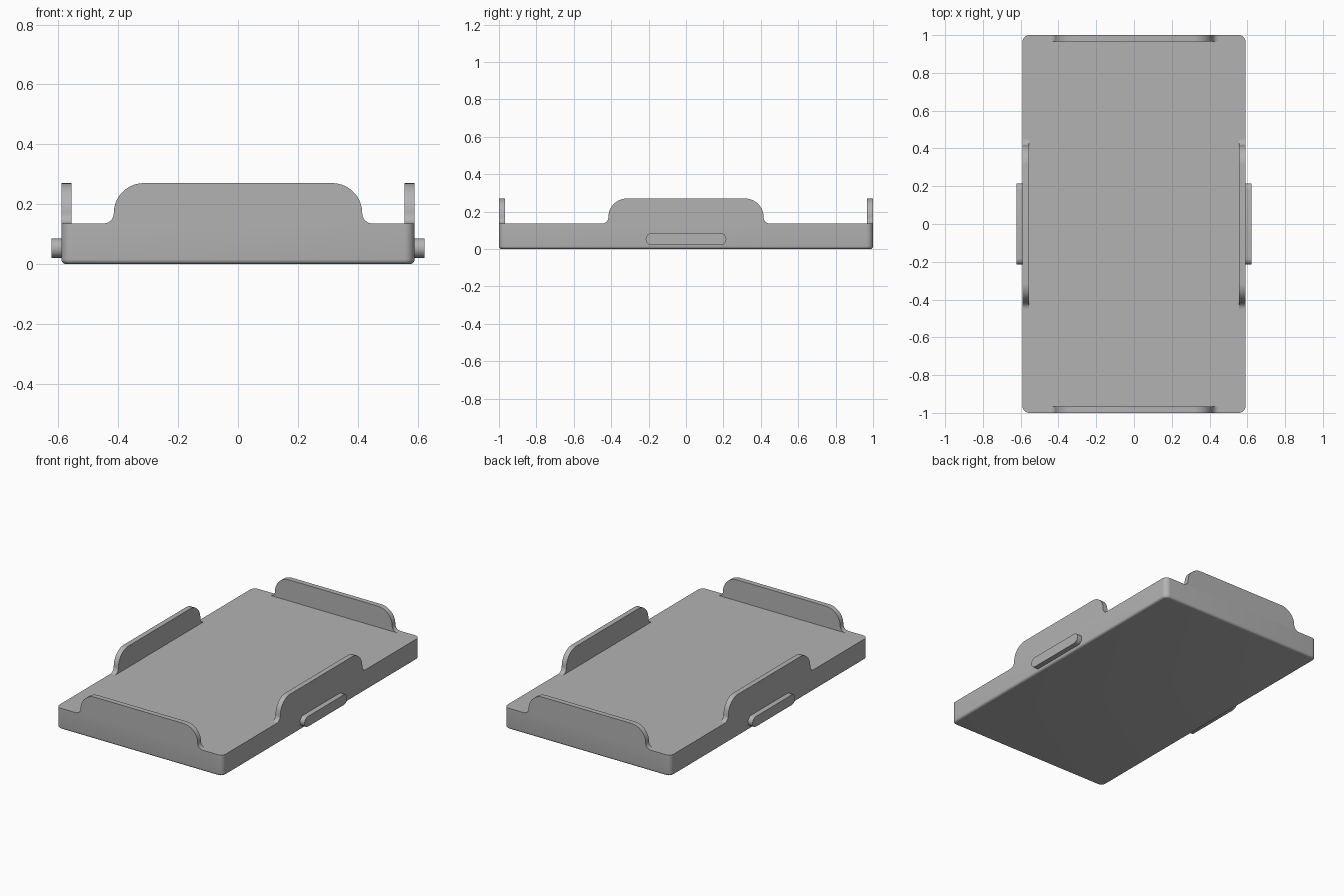
import bpy, bmesh
from math import sin, cos, pi, radians
from mathutils import Matrix, Vector

default = bpy.data.objects.get("Cube")
if default:
    bpy.data.objects.remove(default, do_unlink=True)

HALF_X, HALF_Y, DECK = 0.59, 1.0, 0.135
WALL = 0.033

grey = bpy.data.materials.new("plain_grey")
grey.use_nodes = True
colour = (0.45, 0.45, 0.45, 1)
grey.diffuse_color = colour
grey.node_tree.nodes["Principled BSDF"].inputs["Base Color"].default_value = colour


def finish(name, bm):
    bmesh.ops.recalc_face_normals(bm, faces=bm.faces[:])
    mesh = bpy.data.meshes.new(name)
    bm.to_mesh(mesh)
    bm.free()
    obj = bpy.data.objects.new(name, mesh)
    bpy.context.collection.objects.link(obj)
    mesh.materials.append(grey)
    bpy.ops.object.select_all(action='DESELECT')
    obj.select_set(True)
    bpy.context.view_layer.objects.active = obj
    bpy.ops.object.shade_smooth_by_angle(angle=radians(35))
    return obj


def arc(cx, cz, r, start, end, steps=12):
    angles = [radians(start + (end - start) * i / steps) for i in range(steps + 1)]
    return [(cx + r * cos(a), cz + r * sin(a)) for a in angles]


def plate(name, profile, near, far, turn):
    """Extrude an x-z profile along -y, then turn it about z."""
    bm = bmesh.new()
    face = bm.faces.new([bm.verts.new((x, -near, z)) for x, z in profile])
    geom = bmesh.ops.extrude_face_region(bm, geom=[face])["geom"]
    verts = [v for v in geom if isinstance(v, bmesh.types.BMVert)]
    bmesh.ops.translate(bm, verts=verts, vec=Vector((0, near - far, 0)))
    bm.transform(Matrix.Rotation(radians(turn), 4, 'Z'))
    return finish(name, bm)


# Base slab with rounded corners and a softened bottom edge
bm = bmesh.new()
bmesh.ops.create_cube(bm, size=1)
bm.transform(Matrix.Translation((0, 0, DECK / 2)) @ Matrix.Diagonal((2 * HALF_X, 2 * HALF_Y, DECK, 1)))
upright = [e for e in bm.edges if abs(e.verts[0].co.z - e.verts[1].co.z) > 0.1]
bmesh.ops.bevel(bm, geom=upright, offset=0.035, segments=8, profile=0.5, affect='EDGES')
bottom = [e for e in bm.edges if all(v.co.z < 0.001 for v in e.verts)]
bmesh.ops.bevel(bm, geom=bottom, offset=0.015, segments=5, profile=0.5, affect='EDGES')
finish("base_tray", bm)

# Retaining wall outline: flared foot and large rounded shoulders
right_half = arc(0.45, DECK + 0.035, 0.035, 270, 180, 8) + arc(0.315, 0.17, 0.1, 0, 90, 16)[1:]
wall_outline = right_half + [(-x, z) for x, z in reversed(right_half)]

for name, turn, reach in (("front_wall", 0, HALF_Y), ("left_wall", 90, HALF_X),
                          ("back_wall", 180, HALF_Y), ("right_wall", 270, HALF_X)):
    plate(name, wall_outline, reach - WALL, reach, turn)

# Pill-shaped side lugs
pill = arc(0.183, 0.0525, 0.0325, -90, 90) + arc(-0.183, 0.0525, 0.0325, 90, 270)
for name, turn in (("left_lug", 90), ("right_lug", 270)):
    plate(name, pill, HALF_X - 0.005, HALF_X + 0.033, turn)
